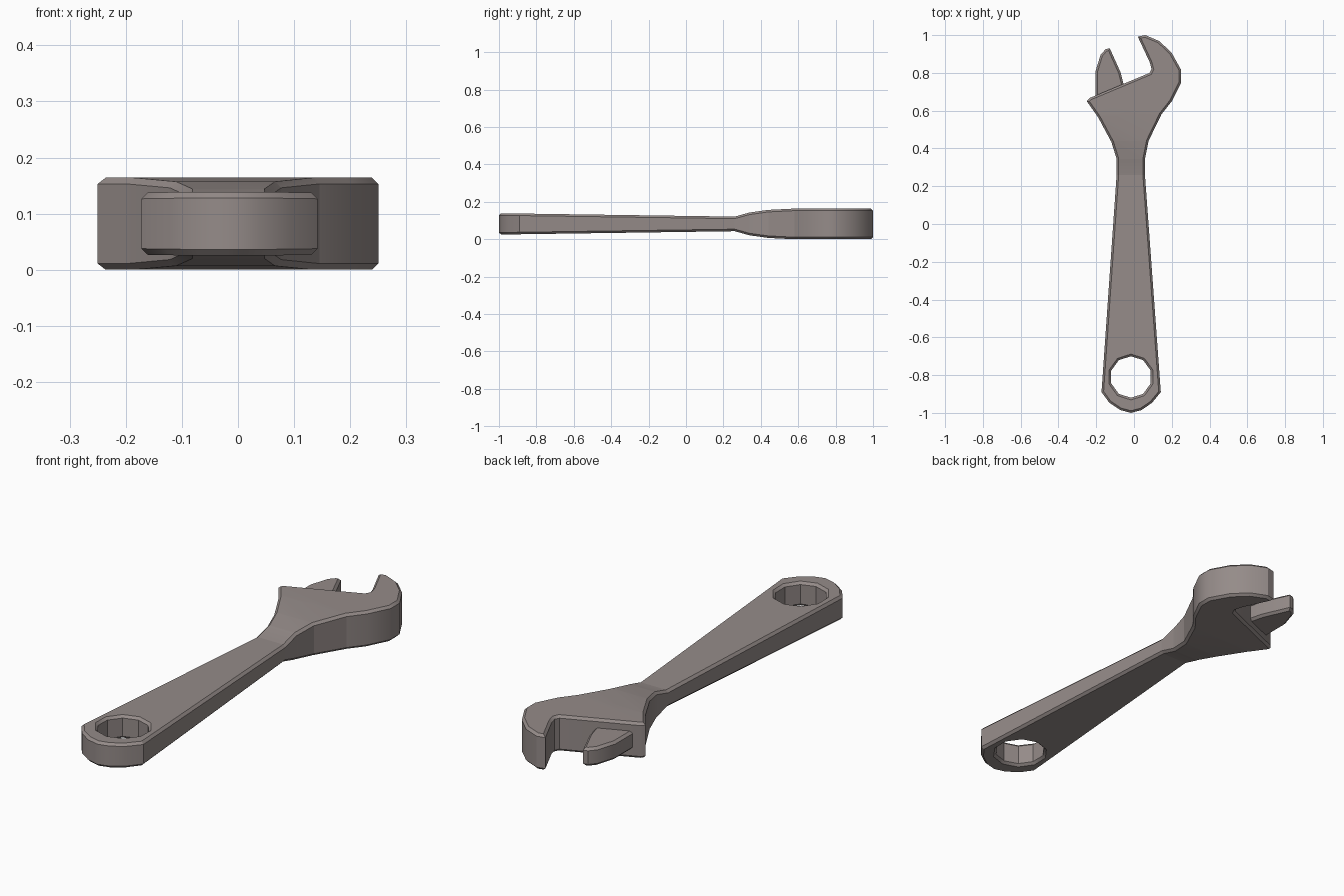
import bpy, bmesh, math

if "Cube" in bpy.data.objects:
    bpy.data.objects.remove(bpy.data.objects["Cube"])

MID = 0.082      # height of the symmetry plane
BEV = 0.011      # edge chamfer

steel = bpy.data.materials.new("warm_grey_steel")
steel.diffuse_color = (0.30, 0.26, 0.25, 1)
steel.use_nodes = True
steel.node_tree.nodes["Principled BSDF"].inputs["Base Color"].default_value = steel.diffuse_color


def plate(name, loops, half):
    """Chamfered flat plate from closed outlines (inner ones become holes)."""
    cu = bpy.data.curves.new(name, 'CURVE')
    cu.dimensions = '2D'
    cu.fill_mode = 'BOTH'
    cu.extrude = half - BEV
    cu.bevel_depth = BEV
    cu.bevel_resolution = 0
    cu.offset = -BEV
    for pts in loops:
        sp = cu.splines.new('POLY')
        sp.points.add(len(pts) - 1)
        for p, (x, y) in zip(sp.points, pts):
            p.co = (x, y, 0, 1)
        sp.use_cyclic_u = True
    ob = bpy.data.objects.new(name, cu)
    bpy.context.collection.objects.link(ob)
    bpy.ops.object.select_all(action='DESELECT')
    ob.select_set(True)
    bpy.context.view_layer.objects.active = ob
    bpy.ops.object.convert(target='MESH')
    return bpy.context.view_layer.objects.active


def finish(ob, half, stations=None):
    """Weld, taper the thickness along y, lift to mid height, shade."""
    bm = bmesh.new()
    bm.from_mesh(ob.data)
    bmesh.ops.remove_doubles(bm, verts=bm.verts, dist=1e-4)
    if stations:
        for y, _ in stations[1:]:
            bmesh.ops.bisect_plane(bm, geom=bm.verts[:] + bm.edges[:] + bm.faces[:],
                                   plane_co=(0, y, 0), plane_no=(0, 1, 0))
        for v in bm.verts:
            h = stations[-1][1]
            for (y0, h0), (y1, h1) in zip(stations, stations[1:]):
                if v.co.y <= y1:
                    h = h0 + (h1 - h0) * max(0, (v.co.y - y0) / (y1 - y0))
                    break
            v.co.z = math.copysign(max(0, h - (half - abs(v.co.z))), v.co.z)
    for v in bm.verts:
        v.co.z += MID
    bmesh.ops.recalc_face_normals(bm, faces=bm.faces)
    bm.to_mesh(ob.data)
    bm.free()
    ob.data.materials.clear()
    ob.data.materials.append(steel)
    bpy.ops.object.shade_smooth_by_angle(angle=math.radians(30))


# wrench body: handle, neck and fixed jaw in one outline
body = [(-0.172, -0.89), (-0.13, -0.947), (-0.072, -0.985), (-0.016, -1.0),
        (0.04, -0.985), (0.095, -0.947), (0.142, -0.89),
        (0.058, 0.26), (0.058, 0.345), (0.077, 0.44), (0.145, 0.58),
        (0.20, 0.65), (0.25, 0.75), (0.25, 0.815), (0.20, 0.905),
        (0.135, 0.968), (0.06, 1.0), (0.02, 0.992),
        (0.083, 0.857), (0.093, 0.82), (0.083, 0.80),
        (-0.235, 0.667), (-0.25, 0.65), (-0.19, 0.565), (-0.12, 0.435),
        (-0.092, 0.345), (-0.092, 0.26)]
# hanging hole
hole = [(-0.016 + 0.11 * math.sin(i * math.tau / 10),
         -0.81 + 0.11 * math.cos(i * math.tau / 10)) for i in range(10)]
ob = plate("wrench_body", [body, hole], 0.082)
finish(ob, 0.082, [(-1.0, 0.057), (0.26, 0.039), (0.34, 0.061),
                   (0.44, 0.075), (0.58, 0.082)])

# movable jaw, rooted inside the head
jaw = [(-0.205, 0.64), (-0.05, 0.70), (-0.055, 0.74), (-0.07, 0.80),
       (-0.128, 0.93), (-0.15, 0.926), (-0.177, 0.895), (-0.205, 0.805)]
ob = plate("movable_jaw", [jaw], 0.042)
finish(ob, 0.042)
